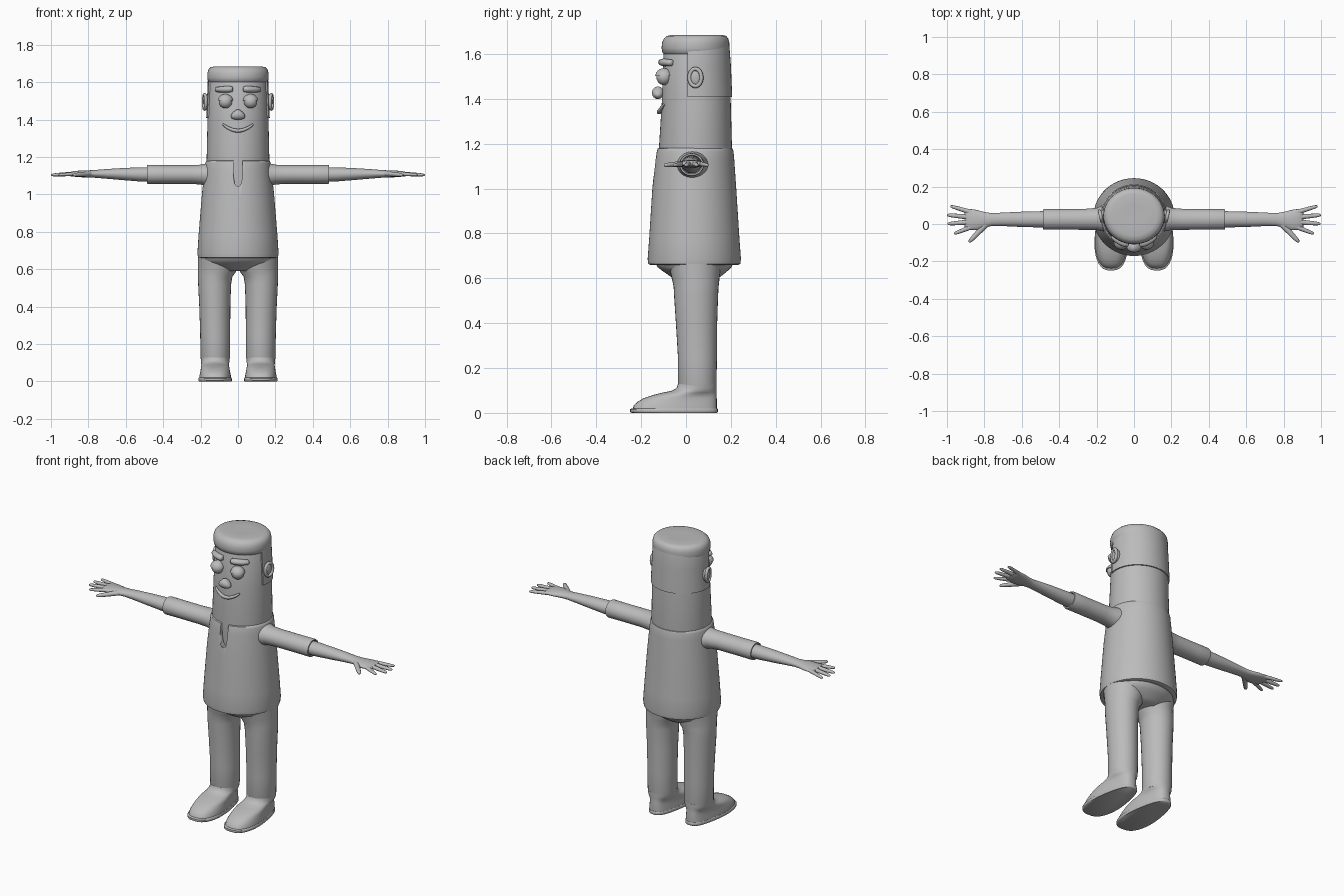
import bpy, bmesh, math
from mathutils import Vector

grey = bpy.data.materials.new("plain grey")
grey.diffuse_color = (0.5, 0.5, 0.5, 1)


def finish(name, bm, angle=40):
    bmesh.ops.recalc_face_normals(bm, faces=bm.faces)
    me = bpy.data.meshes.new(name)
    bm.to_mesh(me)
    bm.free()
    me.materials.append(grey)
    ob = bpy.data.objects.new(name, me)
    bpy.context.collection.objects.link(ob)
    bpy.ops.object.select_all(action='DESELECT')
    ob.select_set(True)
    bpy.context.view_layer.objects.active = ob
    bpy.ops.object.shade_smooth_by_angle(angle=math.radians(angle))
    return ob


def skin(bm, rings):
    """Bridge a list of point rings and cap both ends."""
    vs = [[bm.verts.new(p) for p in r] for r in rings]
    n = len(vs[0])
    for a, b in zip(vs, vs[1:]):
        for i in range(n):
            bm.faces.new((a[i], a[(i + 1) % n], b[(i + 1) % n], b[i]))
    bm.faces.new(vs[0])
    bm.faces.new(vs[-1])


def circle(n):
    return [(math.cos(2 * math.pi * i / n), math.sin(2 * math.pi * i / n)) for i in range(n)]


def upright(rows, n=48):
    """Rows of (z, centre x, centre y, radius x, radius y)."""
    return [[(cx + rx * c, cy + ry * s, z) for c, s in circle(n)] for z, cx, cy, rx, ry in rows]


def sideways(rows, n=24):
    """Rows of (x, centre y, centre z, radius y, radius z)."""
    return [[(x, cy + ry * c, cz + rz * s) for c, s in circle(n)] for x, cy, cz, ry, rz in rows]


def loft(name, rings, angle=40):
    bm = bmesh.new()
    skin(bm, rings)
    return finish(name, bm, angle)


def tube(bm, pts, radii, flat=1.0, up=(0, 0, 1), n=12):
    """Tapered tube along a path; flat squeezes it along the up direction."""
    pts = [Vector(p) for p in pts]
    rings = []
    for i, p in enumerate(pts):
        t = (pts[min(i + 1, len(pts) - 1)] - pts[max(i - 1, 0)]).normalized()
        side = t.cross(Vector(up)).normalized()
        u = side.cross(t)
        rings.append([p + side * radii[i] * c + u * radii[i] * flat * s for c, s in circle(n)])
    skin(bm, rings)


def ball(bm, centre, size, seg=24):
    r = bmesh.ops.create_uvsphere(bm, u_segments=seg, v_segments=seg // 2, radius=1)
    for v in r['verts']:
        v.co = Vector(centre) + Vector(a * b for a, b in zip(v.co, size))
    return r['verts']


def face_y(x, z):
    """Front surface of the head."""
    k = min(max((z - 1.18) / 0.42, 0), 1)
    return 0.044 - (0.163 - 0.017 * k) * math.sqrt(1 - (x / (0.170 - 0.015 * k)) ** 2)


# Head, continuing down as the neck inside the shirt
loft("head", upright([(1.0, 0, .042, .155, .150), (1.175, 0, .042, .168, .163), (1.4, 0, .046, .163, .153),
                      (1.6, 0, .046, .155, .146), (1.64, 0, .046, .14, .13)]))

# Shirt with a cut neck slit
shirt = loft("shirt", upright([(.665, 0, .037, .185, .178), (.66, 0, .037, .205, .196), (.664, 0, .037, .214, .205),
                               (.685, 0, .037, .217, .208), (.78, 0, .037, .211, .201), (1.0, 0, .037, .193, .187),
                               (1.13, 0, .039, .179, .176), (1.165, 0, .04, .175, .172), (1.178, 0, .04, .171, .168),
                               (1.181, 0, .04, .165, .160)], 64), 50)
slit = [(-.026, 1.25), (-.024, 1.10), (-.018, 1.06), (-.008, 1.046), (.008, 1.046), (.018, 1.06), (.024, 1.10), (.026, 1.25)]
cutter = loft("neck_slit_cutter", [[(x, y, z) for x, z in slit] for y in (-.25, -.105)])
cutter.hide_render = True
cutter.hide_set(True)
cut = shirt.modifiers.new("slit", 'BOOLEAN')
cut.operation = 'DIFFERENCE'
cut.object = cutter

# Hair: back half wraps the head, cap with fringe on top
bm = bmesh.new()
skin(bm, upright([(1.408, 0, .046, .160, .150), (1.408, 0, .046, .170, .160), (1.55, 0, .046, .164, .154),
                  (1.63, 0, .044, .161, .150), (1.66, 0, .044, .154, .144)]))
bmesh.ops.bisect_plane(bm, geom=bm.verts[:] + bm.edges[:] + bm.faces[:], plane_co=(0, .006, 0),
                       plane_no=(0, 1, 0), clear_inner=True)
bmesh.ops.holes_fill(bm, edges=[e for e in bm.edges if e.is_boundary])
finish("back_hair", bm)
loft("top_hair", upright([(1.61, 0, .045, .14, .13), (1.598, 0, .044, .152, .140), (1.604, 0, .043, .160, .147),
                          (1.625, 0, .042, .164, .151), (1.65, 0, .043, .163, .150), (1.668, 0, .045, .158, .144),
                          (1.680, 0, .047, .146, .132), (1.685, 0, .05, .125, .112), (1.683, 0, .05, .06, .055)]), 60)

# Nose: rounded, narrower at the top
bm = bmesh.new()
for v in ball(bm, (0, -.125, 1.427), (.036, .027, .028)):
    v.co.x *= 1 - .45 * (v.co.z - 1.427) / .028
finish("nose", bm, 60)

# Smile
bm = bmesh.new()
path = []
for i in range(13):
    x = -.08 + .16 * i / 12
    z = 1.341 + .034 * (x / .08) ** 2
    path.append((x, face_y(x, z) - .008, z))
tube(bm, path, [.005] + [.006 + .004 * math.sin(math.pi * i / 12) for i in range(1, 12)] + [.005], 1.0, (0, 1, 0))
finish("smile", bm, 60)

for s, side in ((1, "left"), (-1, "right")):
    # Eye with a heavier upper lid
    bm = bmesh.new()
    ball(bm, (s * .067, -.098, 1.497), (.036, .034, .036))
    finish(side + "_eye", bm, 60)
    bm = bmesh.new()
    ball(bm, (s * .067, -.098, 1.497), (.042, .040, .040))
    bmesh.ops.bisect_plane(bm, geom=bm.verts[:] + bm.edges[:] + bm.faces[:], plane_co=(0, 0, 1.502),
                           plane_no=(0, 0, 1), clear_inner=True)
    bmesh.ops.holes_fill(bm, edges=[e for e in bm.edges if e.is_boundary])
    finish(side + "_eyelid", bm)

    # Eyebrow
    bm = bmesh.new()
    xs = [.028, .032, .05, .07, .09, .112, .116]
    tube(bm, [(s * x, face_y(x, 1.56) - .006, 1.562 - .03 * (x - .07)) for x in xs],
         [.009, .015, .017, .017, .016, .014, .009], 1.2, (0, 1, 0))
    finish(side + "_eyebrow", bm, 60)

    # Ear: disc with a raised rim
    bm = bmesh.new()
    ball(bm, (s * .168, .045, 1.495), (.016, .030, .040))
    rim = [(s * (.178 + .006 * c), .042 + .027 * c, 1.495 + .039 * d) for c, d in circle(20)]
    tube(bm, rim[-6:] + rim[:15], [.009] * 21, 1, (1, 0, 0), 10)
    finish(side + "_ear", bm, 60)

    # Sleeve with an open-looking cuff, flaring into the shoulder
    loft(side + "_sleeve", sideways([(s * x, cy, cz, ry, rz) for x, cy, cz, ry, rz in (
        (.12, .03, 1.105, .075, .066), (.172, .03, 1.105, .068, .060), (.20, .027, 1.106, .059, .053),
        (.26, .025, 1.107, .056, .050), (.40, .025, 1.107, .055, .050), (.478, .025, 1.107, .055, .051),
        (.486, .025, 1.107, .053, .049), (.486, .025, 1.107, .046, .042), (.465, .025, 1.107, .042, .039))], 32))

    # Forearm and palm in one loft
    bm = bmesh.new()
    skin(bm, sideways([(s * x, cy, cz, ry, rz) for x, cy, cz, ry, rz in (
        (.42, .025, 1.107, .044, .039), (.52, .025, 1.107, .043, .038), (.62, .025, 1.109, .040, .032),
        (.70, .025, 1.110, .036, .026), (.76, .024, 1.110, .034, .021), (.80, .022, 1.110, .042, .019),
        (.84, .021, 1.110, .054, .018), (.875, .024, 1.110, .056, .015), (.895, .026, 1.109, .052, .012),
        (.905, .027, 1.108, .042, .006))]))
    finish(side + "_forearm", bm, 60)

    # Fingers and thumb
    bm = bmesh.new()
    for a, b, r in (((.86, .060), (.982, .096), .012), ((.865, .036), (1.0, .048), .013),
                    ((.865, .012), (.997, .001), .013), ((.855, -.010), (.962, -.052), .012),
                    ((.79, .000), (.882, -.097), .015)):
        pts = [(s * (a[0] + (b[0] - a[0]) * t), a[1] + (b[1] - a[1]) * t, 1.111 - .007 * t)
               for t in (0, .35, .7, .9, .97, 1)]
        tube(bm, pts, [r * 1.1, r, r * .85, r * .7, r * .5, r * .15], .85)
    finish(side + "_fingers", bm, 60)

    # Trouser leg
    loft(side + "_leg", upright([(z, s * cx, cy, rx, ry) for z, cx, cy, rx, ry in (
        (.10, .121, .052, .073, .080), (.128, .122, .050, .079, .086), (.25, .122, .051, .080, .087),
        (.40, .124, .047, .083, .092), (.52, .125, .045, .088, .098), (.56, .122, .045, .092, .100),
        (.585, .113, .044, .101, .104), (.61, .107, .042, .107, .108), (.67, .107, .04, .107, .12))], 32), 50)

    # Shoe: foot outlines stacked upward, wider at the toe
    def foot(z, y0, y1, w, cx=.122, n=40):
        pts = []
        for c, d in circle(n):
            t = (1 + d) / 2
            wide = w * (1 + .14 * math.cos(math.pi * t)) if z < .09 else w
            e = .72 if z < .09 else .95
            pts.append((s * (cx + wide * math.copysign(abs(c) ** e, c)), y0 + (y1 - y0) * t, z))
        return pts
    loft(side + "_shoe", [foot(.018, -.238, .138, .083), foot(.035, -.232, .138, .081), foot(.05, -.215, .138, .078),
                          foot(.066, -.188, .137, .075), foot(.08, -.145, .136, .073), foot(.09, -.105, .136, .074),
                          foot(.098, -.065, .136, .075), foot(.11, -.042, .136, .076), foot(.128, -.036, .136, .077),
                          foot(.130, -.03, .13, .071)], 50)
    loft(side + "_sole", [foot(0, -.243, .138, .084), foot(.004, -.249, .142, .087),
                          foot(.016, -.249, .142, .087), foot(.02, -.243, .139, .084)], 50)

# Trouser seat under the shirt
loft("trouser_seat", upright([(.59, 0, .043, .10, .085), (.605, 0, .043, .14, .108), (.62, 0, .042, .175, .128),
                              (.635, 0, .04, .195, .148), (.65, 0, .038, .205, .165), (.672, 0, .037, .208, .175)]), 60)
